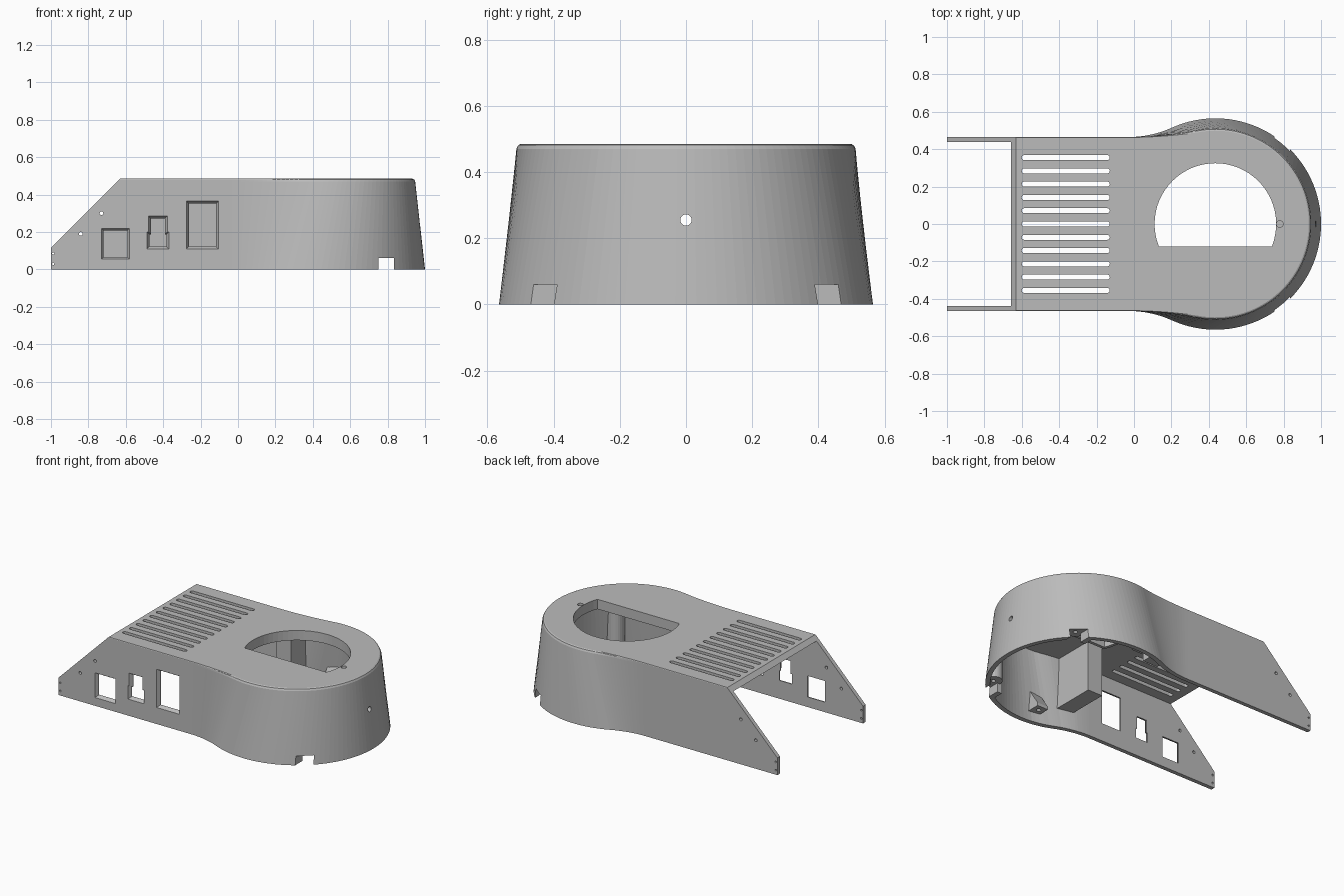
import bpy, bmesh
from math import pi, sin, cos, atan2

cube = bpy.data.objects.get("Cube")
if cube:
    bpy.data.objects.remove(cube)

grey = bpy.data.materials.new("plain grey")
grey.use_nodes = True
colour = (0.5, 0.5, 0.5, 1)
grey.diffuse_color = colour
grey.node_tree.nodes["Principled BSDF"].inputs["Base Color"].default_value = colour

CX = 0.435      # centre of the round end
HALF = 0.465    # half width of the straight part
HEIGHT = 0.485


def make(name, rings):
    """Closed solid lofted through rings of equal length."""
    bm = bmesh.new()
    loops = [[bm.verts.new(p) for p in ring] for ring in rings]
    n = len(loops[0])
    for a, b in zip(loops, loops[1:]):
        for i in range(n):
            j = (i + 1) % n
            bm.faces.new((a[i], a[j], b[j], b[i]))
    bm.faces.new(loops[0][::-1])
    bm.faces.new(loops[-1])
    bmesh.ops.recalc_face_normals(bm, faces=bm.faces)
    mesh = bpy.data.meshes.new(name)
    bm.to_mesh(mesh)
    bm.free()
    mesh.materials.append(grey)
    obj = bpy.data.objects.new(name, mesh)
    bpy.context.collection.objects.link(obj)
    return obj


def box(x0, x1, y0, y1, z0, z1):
    base = [(x0, y0), (x1, y0), (x1, y1), (x0, y1)]
    return make("helper_box", [[(x, y, z) for x, y in base] for z in (z0, z1)])


def prism_y(profile, y0, y1):
    return make("helper_prism", [[(x, y, z) for x, z in profile] for y in (y0, y1)])


def prism_z(profile, z0, z1):
    return make("helper_plate", [[(x, y, z) for x, y in profile] for z in (z0, z1)])


def circle(a, b, r, n=16):
    return [(a + r * cos(2 * pi * i / n), b + r * sin(2 * pi * i / n)) for i in range(n)]


def boolean(target, tools):
    """Subtract every tool from the target, then discard the tools."""
    for tool in tools:
        mod = target.modifiers.new("cut", "BOOLEAN")
        mod.operation = "DIFFERENCE"
        mod.solver = "EXACT"
        mod.object = tool
        bpy.context.view_layer.objects.active = target
        bpy.ops.object.modifier_apply(modifier=mod.name)
        bpy.data.objects.remove(tool)


def outline(r, half, start, z):
    """Straight sides flowing through a hollow curve into a round end."""
    x0 = -0.03
    R = ((CX - x0) ** 2 + half ** 2 - r ** 2) / (2 * (r - half))
    turn = atan2(CX - x0, half + R)
    side = [(start, half)]
    side += [(x0 + R * sin(turn * i / 16), half + R - R * cos(turn * i / 16)) for i in range(16)]
    first = pi / 2 + turn
    side += [(CX + r * cos(first * (1 - i / 36)), r * sin(first * (1 - i / 36))) for i in range(37)]
    pts = side + [(x, -y) for x, y in side[-2::-1]]
    return [(x, y, z) for x, y in pts]


def radius(z):
    return 0.565 - 0.112 * z


def d_shape(r, flat):
    a = atan2(flat, (r * r - flat * flat) ** 0.5)
    return [(CX + r * cos(a + (pi - 2 * a) * i / 40),
             r * sin(a + (pi - 2 * a) * i / 40)) for i in range(41)]


def window(corners):
    """Opening with sides that narrow through the wall; corners carry inset directions."""
    inset = 0.012
    outer = [(x, z) for x, z, dx, dz in corners]
    inner = [(x + dx * inset, z + dz * inset) for x, z, dx, dz in corners]
    stages = ((-0.6, outer), (-HALF, outer), (-0.445, inner), (-0.4, inner))
    return make("helper_window", [[(x, y, z) for x, z in ring] for y, ring in stages])


# Outer body with a softened rim
housing = make("housing_shell", [
    outline(radius(0), HALF, -1, 0),
    outline(radius(HEIGHT - 0.015), HALF, -1, HEIGHT - 0.015),
    outline(radius(HEIGHT) - 0.004, HALF, -1, HEIGHT - 0.004),
    outline(radius(HEIGHT) - 0.012, HALF - 0.002, -1, HEIGHT)])

# Hollow interior, with space left for posts, brackets and the opening lip
cavity = make("cavity", [outline(radius(z) - 0.03, HALF - 0.027, -1.2, z)
                         for z in (-0.05, HEIGHT - 0.027)])
solids = [prism_z(d_shape(0.345, -0.14), 0.42, 0.55),
          box(0.1, 0.21, -0.7, -0.18, 0.12, 0.6),
          box(0.07, 0.18, 0.3, 0.7, 0.12, 0.6)]
for s in (-1, 1):
    solids.append(prism_z(circle(0.785, s * 0.385, 0.055, 24), 0.06, 0.6))
    inner, outer = sorted((s * 0.39, s * 0.65))
    solids.append(box(0.715, 0.75, inner, outer, 0, 0.09))
    wedge = [(0.65, 0.06), (0.44, 0.06), (0.44, 0.08), (0.65, 0.4)]
    solids.append(make("helper_wedge", [[(x, s * y, z) for y, z in wedge]
                                        for x in (0.31, 0.39)]))
boolean(cavity, solids)
boolean(housing, [cavity])

# Sloping open end, D-shaped opening and shallow locating hole
cuts = [prism_y([(-1.2, -0.085), (-0.4, 0.715), (-1.2, 0.715)], -0.8, 0.8),
        prism_z(d_shape(0.325, -0.12), 0.38, 0.6),
        prism_z(circle(0.78, 0, 0.018), 0.463, 0.6)]

# Ventilation slots
for i in range(11):
    y, r = (i - 5) * 0.071, 0.0135
    ends = []
    for k in range(9):
        a = -pi / 2 + pi * k / 8
        ends.append((-0.143 + r * cos(a), y + r * sin(a)))
    ends += [(-0.73 - x, 2 * y - v) for x, v in ends]
    cuts.append(prism_z(ends, 0.4, 0.6))

# Side windows: two rectangles and a stepped one
for x0, x1, z0, z1 in ((-0.73, -0.58, 0.055, 0.22), (-0.275, -0.105, 0.11, 0.365)):
    cuts.append(window([(x0, z0, 1, 1), (x1, z0, -1, 1), (x1, z1, -1, -1), (x0, z1, 1, -1)]))
step = [(0.058, 0.11, 1), (0.058, 0.2, -1), (0.05, 0.2, -1), (0.05, 0.285, -1)]
cuts.append(window([(-0.428 + w, z, -1, dz) for w, z, dz in step]
                   + [(-0.428 - w, z, 1, dz) for w, z, dz in step[::-1]]))

# Screw holes through both side walls
for x, z, r in ((-0.73, 0.3, 0.01), (-0.84, 0.19, 0.01),
                (-0.988, 0.085, 0.006), (-0.988, 0.03, 0.006)):
    cuts.append(prism_y(circle(x, z, r, 12), -0.7, 0.7))

# Foot notches, post holes, bracket holes and the cable hole in the round end
cuts.append(box(0.75, 0.835, -0.7, 0.7, -0.1, 0.06))
for s in (-1, 1):
    cuts.append(prism_z(circle(0.785, s * 0.385, 0.014, 12), 0.03, 0.2))
    cuts.append(prism_z(circle(0.35, s * 0.48, 0.014, 12), 0.03, 0.085))
cuts.append(make("helper_rod", [[(x, y, z) for y, z in circle(0, 0.255, 0.017)]
                                for x in (0.6, 1.2)]))
boolean(housing, cuts)
